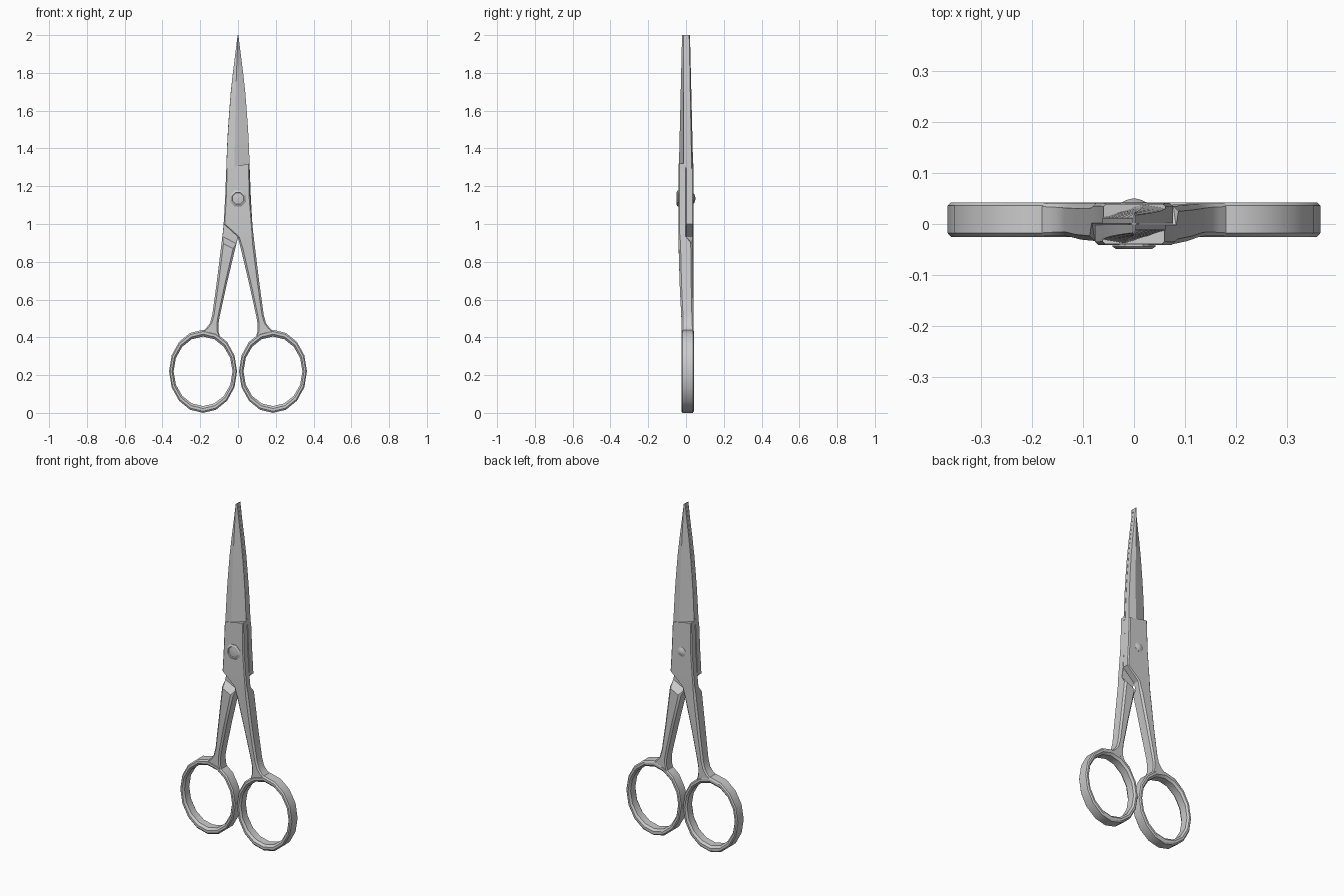
import bpy, bmesh, math

if "Cube" in bpy.data.objects:
    bpy.data.objects.remove(bpy.data.objects["Cube"])

steel = bpy.data.materials.new("brushed steel")
steel.diffuse_color = (0.6, 0.6, 0.6, 1)
steel.use_nodes = True
steel.node_tree.nodes["Principled BSDF"].inputs["Base Color"].default_value = steel.diffuse_color


def loft(name, sections, closed=False, angle=30):
    """Skin a list of equal-length point loops into one mesh."""
    bm = bmesh.new()
    rows = [[bm.verts.new(p) for p in s] for s in sections]
    n, m = len(rows[0]), len(rows)
    for i in range(m if closed else m - 1):
        a, b = rows[i], rows[(i + 1) % m]
        for j in range(n):
            k = (j + 1) % n
            bm.faces.new((a[j], a[k], b[k], b[j]))
    if not closed:
        bm.faces.new(rows[0][::-1])
        bm.faces.new(rows[-1])
    bmesh.ops.recalc_face_normals(bm, faces=bm.faces)
    me = bpy.data.meshes.new(name)
    bm.to_mesh(me)
    bm.free()
    me.materials.append(steel)
    ob = bpy.data.objects.new(name, me)
    bpy.context.collection.objects.link(ob)
    bpy.ops.object.select_all(action='DESELECT')
    ob.select_set(True)
    bpy.context.view_layer.objects.active = ob
    bpy.ops.object.shade_smooth_by_angle(angle=math.radians(angle))
    return ob


# Arm stations: left (x, z), right (x, z), outer y, inner y, chamfer, shift towards ring plane
ARM = [
    ((-0.062, 1.295), (0.060, 1.32), -0.039, -0.0005, 0.005, 0),
    ((-0.068, 1.14), (0.065, 1.14), -0.041, -0.0005, 0.006, 0),
    ((-0.076, 1.00), (0.076, 1.00), -0.041, -0.0005, 0.006, 0),
    ((0.000, 0.93), (0.081, 0.95), -0.041, -0.0005, 0.007, 0),
    ((0.008, 0.895), (0.083, 0.935), -0.040, -0.0005, 0.008, 0),
    ((0.016, 0.865), (0.087, 0.90), -0.040, 0.034, 0.010, 0.1),
    ((0.060, 0.68), (0.114, 0.68), -0.037, 0.034, 0.010, 0.4),
    ((0.097, 0.51), (0.136, 0.52), -0.033, 0.032, 0.009, 0.9),
    ((0.104, 0.47), (0.148, 0.475), -0.032, 0.032, 0.008, 1),
    ((0.103, 0.43), (0.167, 0.45), -0.032, 0.032, 0.007, 1),
    ((0.092, 0.392), (0.200, 0.422), -0.032, 0.032, 0.005, 1),
]
# Blade half widths by height
BLADE = [(1.29, 0.062), (1.4, 0.058), (1.5, 0.053), (1.6, 0.046),
         (1.7, 0.038), (1.8, 0.027), (1.9, 0.0145), (2.0, 0.002)]
# Ring cross-section: radial position (0 inner, 1 outer) and y
RING = [(0, -0.013), (0.35, -0.025), (0.75, -0.025), (1, -0.018),
        (1, 0.036), (0.75, 0.042), (0.35, 0.042), (0, 0.031)]
SHIFT = 0.0085

# Each half is the other turned 180 degrees about z, except for the ring plane
for s, side in ((1, "front"), (-1, "back")):
    # pivot block and shank
    secs = []
    for (lx, lz), (rx, rz), yo, yi, c, f in ARM:
        t = c / (rx - lx)
        ci = min(c, 0.001) if yi < 0 else c
        ti = ci / (rx - lx)
        prof = [(0, yi - ci), (0, yo + c), (t, yo), (1 - t, yo),
                (1, yo + c), (1, yi - ci), (1 - ti, yi), (ti, yi)]
        secs.append([(s * (lx + (rx - lx) * u), s * y + SHIFT * f, lz + (rz - lz) * u)
                     for u, y in prof])
    loft(side + "_arm", secs)

    # blade: thick spine, off-centre ridge, thin cutting edge
    secs = []
    for z, w in BLADE:
        k = (2.0 - z) / 0.71
        t = 0.021 + 0.017 * k
        prof = [(-w, -0.0005), (-w, -t * 0.8), (-0.3 * w, -t),
                (w, -0.012), (w, -0.0005)]
        secs.append([(s * x, s * y, z + 0.15 * x * k) for x, y in prof])
    loft(side + "_blade", secs, angle=25)

    # finger ring
    secs = []
    for i in range(16):
        a = 2 * math.pi * i / 16
        secs.append([(s * (0.185 + (0.156 + 0.024 * r) * math.cos(a)), y,
                      0.22 + (0.184 + 0.036 * r) * math.sin(a)) for r, y in RING])
    loft(side + "_finger_ring", secs, closed=True)


def stud(name, sides, prof):
    """Turned part along y at the pivot: (radius, y) pairs."""
    loft(name, [[(r * math.cos(2 * math.pi * (i + .5) / sides), y,
                  1.135 + r * math.sin(2 * math.pi * (i + .5) / sides))
                 for i in range(sides)] for r, y in prof])


# pivot screw head with a recessed rim, and the domed rivet end behind
stud("screw_head", 8, [(0.046, -0.035), (0.046, -0.044), (0.038, -0.049),
                       (0.034, -0.049), (0.031, -0.044), (0.012, -0.046)])
stud("rivet_end", 10, [(0.027, 0.035), (0.027, 0.042), (0.015, 0.047), (0.003, 0.05)])
